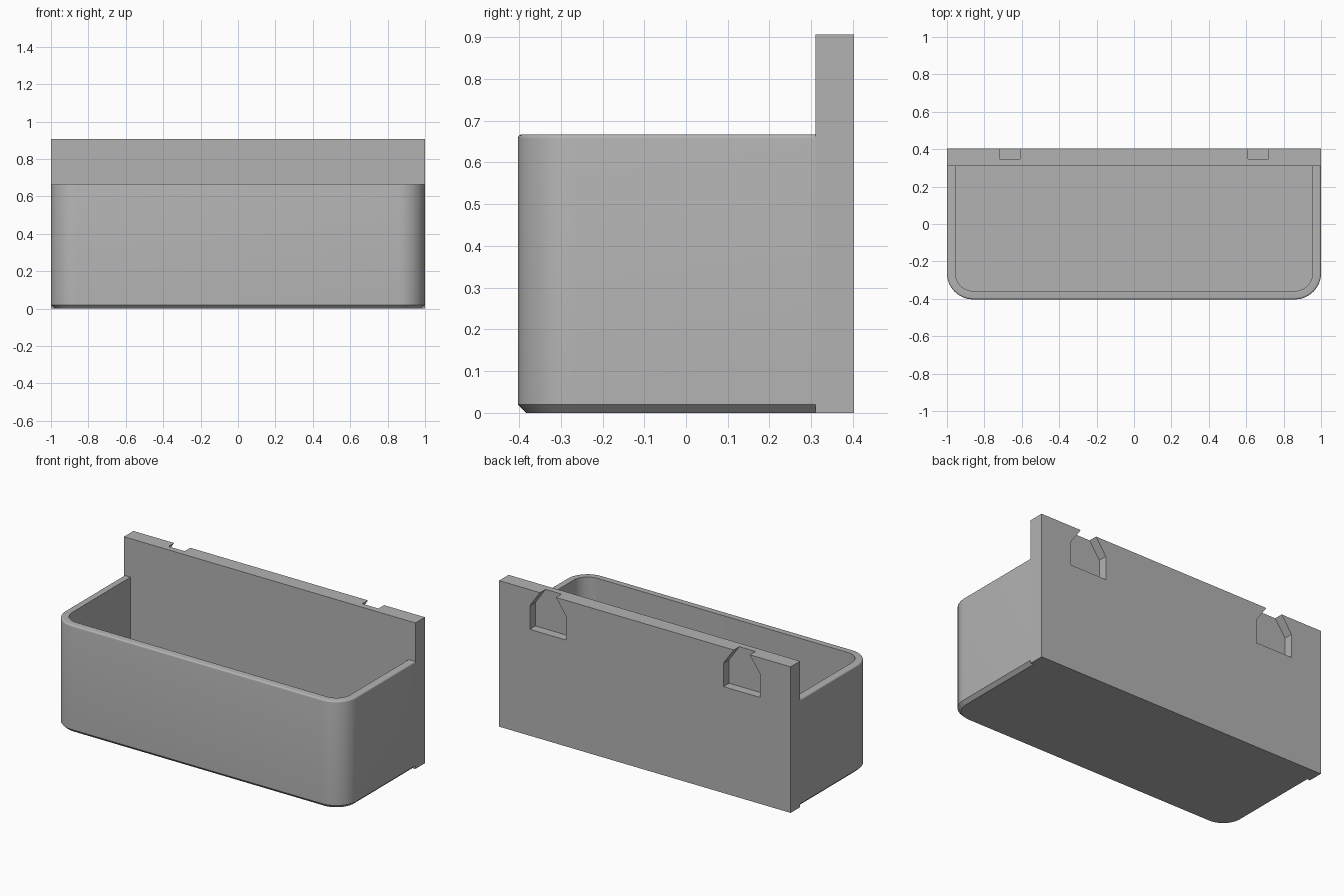
import bpy, bmesh
from math import sin, cos, pi

cube = bpy.data.objects.get("Cube")
if cube:
    bpy.data.objects.remove(cube, do_unlink=True)

grey = bpy.data.materials.new("plain grey")
grey.use_nodes = True
COLOUR = (0.45, 0.45, 0.45, 1)
grey.diffuse_color = COLOUR
grey.node_tree.nodes["Principled BSDF"].inputs["Base Color"].default_value = COLOUR

FRONT, SEAM, BACK = -0.403, 0.31, 0.403
RIM, TOP = 0.667, 0.906
WALL, CORNER, CHAMFER, FILLET = 0.045, 0.14, 0.02, 0.01


def finish(name, bm):
    bmesh.ops.recalc_face_normals(bm, faces=bm.faces[:])
    mesh = bpy.data.meshes.new(name)
    bm.to_mesh(mesh)
    bm.free()
    mesh.materials.append(grey)
    obj = bpy.data.objects.new(name, mesh)
    bpy.context.collection.objects.link(obj)
    return obj


def select_only(obj):
    bpy.ops.object.select_all(action='DESELECT')
    obj.select_set(True)
    bpy.context.view_layer.objects.active = obj


def u_outline(inset, steps=12):
    """U-shaped outline with two rounded front corners, open at the back."""
    r = CORNER - inset
    cx, cy = 1 - CORNER, FRONT + CORNER
    arc = [(cx + r * cos(a), cy - r * sin(a))
           for a in (pi / 2 * i / steps for i in range(steps + 1))]
    right = [(1 - inset, SEAM)] + arc
    return right + [(-x, y) for x, y in reversed(right)]


def prism(outline, y0, y1):
    """Extrude an x-z outline from y0 to y1."""
    bm = bmesh.new()
    face = bm.faces.new([bm.verts.new((x, y0, z)) for x, z in outline])
    new = bmesh.ops.extrude_face_region(bm, geom=[face])["geom"]
    verts = [v for v in new if isinstance(v, bmesh.types.BMVert)]
    bmesh.ops.translate(bm, verts=verts, vec=(0, y1 - y0, 0))
    return bm


# Tray: lofted from chamfered base over the rounded rim and down to the floor
levels = [(CHAMFER, 0), (0, CHAMFER)]
for i in range(5):
    a = pi / 2 * i / 4
    levels.append((FILLET * (1 - cos(a)), RIM - FILLET * (1 - sin(a))))
levels += [(WALL, RIM), (WALL, WALL)]

bm = bmesh.new()
rings = [[bm.verts.new((x, y, z)) for x, y in u_outline(inset)]
         for inset, z in levels]
for low, high in zip(rings, rings[1:]):
    for i in range(len(low) - 1):
        bm.faces.new((low[i], low[i + 1], high[i + 1], high[i]))
bm.faces.new(rings[0])
bm.faces.new(rings[-1])
# Close the wall section where it meets the back panel
bm.faces.new([r[0] for r in rings] + [r[-1] for r in reversed(rings)])
tray = finish("tray", bm)
select_only(tray)
bpy.ops.object.shade_smooth_by_angle(angle=pi / 6)

# Back panel with two hanging pockets cut into its rear face
panel = finish("back_panel", prism([(-1, 0), (1, 0), (1, TOP), (-1, TOP)], SEAM, BACK))
half = [(0.125, 0.66), (0.125, TOP - 0.1), (0.055, TOP), (0.055, TOP + 0.1)]
shape = half + [(-x, z) for x, z in reversed(half)]
for side in (-1, 1):
    outline = [(x + side * 0.665, z) for x, z in shape]
    cutter = finish("pocket_cutter", prism(outline, BACK - 0.055, BACK + 0.1))
    cutter.hide_render = True
    cut = panel.modifiers.new("pocket", 'BOOLEAN')
    cut.operation = 'DIFFERENCE'
    cut.solver = 'EXACT'
    cut.object = cutter
    select_only(panel)
    bpy.ops.object.modifier_apply(modifier=cut.name)
    bpy.data.objects.remove(cutter, do_unlink=True)
